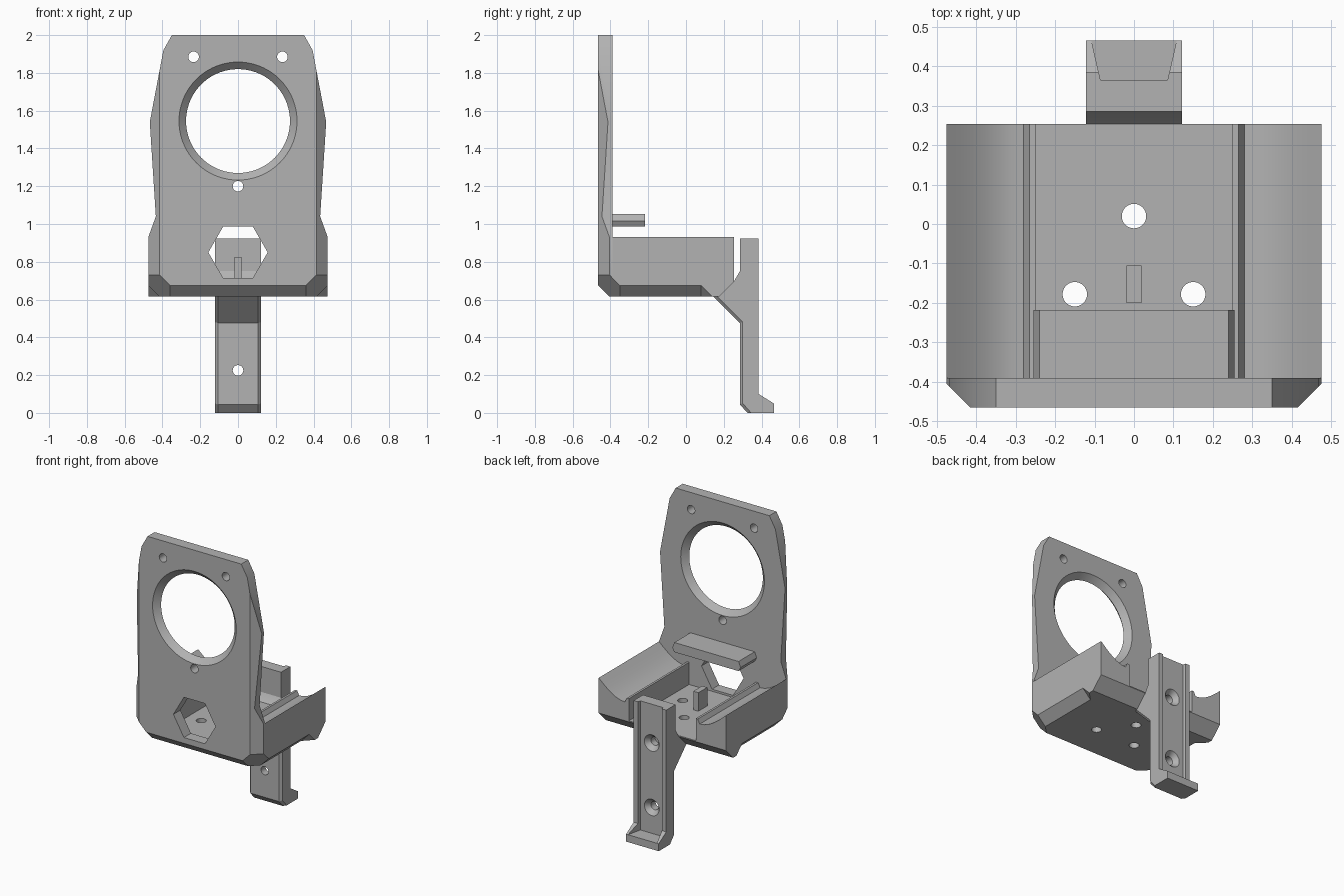
import bpy, bmesh, math
from mathutils import Vector, Matrix

cube = bpy.data.objects.get("Cube")
if cube:
    bpy.data.objects.remove(cube, do_unlink=True)

grey = bpy.data.materials.new("matte grey")
grey.use_nodes = True
tone = (0.45, 0.45, 0.45, 1)
grey.diffuse_color = tone
grey.node_tree.nodes["Principled BSDF"].inputs["Base Color"].default_value = tone


def finish(name, bm):
    bmesh.ops.recalc_face_normals(bm, faces=bm.faces[:])
    mesh = bpy.data.meshes.new(name)
    bm.to_mesh(mesh)
    bm.free()
    mesh.materials.append(grey)
    obj = bpy.data.objects.new(name, mesh)
    bpy.context.collection.objects.link(obj)
    return obj


def prism_mesh(points, axis, start, end):
    """Extrude a flat outline along one axis."""
    place = {"x": lambda p, d: (d, p[0], p[1]),
             "y": lambda p, d: (p[0], d, p[1]),
             "z": lambda p, d: (p[0], p[1], d)}[axis]
    bm = bmesh.new()
    a = [bm.verts.new(place(p, start)) for p in points]
    b = [bm.verts.new(place(p, end)) for p in points]
    bm.faces.new(a)
    bm.faces.new(b[::-1])
    for i in range(len(a)):
        j = (i + 1) % len(a)
        bm.faces.new((a[i], b[i], b[j], a[j]))
    bmesh.ops.recalc_face_normals(bm, faces=bm.faces[:])
    return bm


def mirrored(half):
    return half + [(-x, z) for x, z in reversed(half)]


def trim(bm, normal, limit):
    """Remove everything where normal . point exceeds the limit."""
    n = Vector(normal)
    cut = bmesh.ops.bisect_plane(bm, geom=bm.verts[:] + bm.edges[:] + bm.faces[:],
                                 plane_co=n * (limit / n.length_squared),
                                 plane_no=n, clear_outer=True)
    edges = [e for e in cut["geom_cut"] if isinstance(e, bmesh.types.BMEdge)]
    if edges:
        bmesh.ops.contextual_create(bm, geom=edges)


def trim_front(bm):
    for s in (1, -1):
        trim(bm, (s, -1, 0), 0.88)
        trim(bm, (s, -1, -1), 0.15)
    trim(bm, (0, -1, -1), -0.21)


def subtract(target, bm):
    cutter = finish("cutter", bm)
    cutter.hide_render = True
    mod = target.modifiers.new("cut", "BOOLEAN")
    mod.operation, mod.solver, mod.object = "DIFFERENCE", "EXACT", cutter
    with bpy.context.temp_override(object=target, active_object=target):
        bpy.ops.object.modifier_apply(modifier=mod.name)
    bpy.data.objects.remove(cutter, do_unlink=True)


def drill(target, start, end, r1, r2=None, sides=32):
    a, b = Vector(start), Vector(end)
    bm = bmesh.new()
    turn = (b - a).to_track_quat("Z", "Y").to_matrix().to_4x4()
    bmesh.ops.create_cone(bm, cap_ends=True, segments=sides, radius1=r1,
                          radius2=r2 or r1, depth=(b - a).length,
                          matrix=Matrix.Translation((a + b) / 2) @ turn)
    subtract(target, bm)


# Upright front plate with chamfered edges
bm = prism_mesh(mirrored([(0.475, 0.615), (0.475, 0.93), (0.435, 1.04), (0.467, 1.54),
                          (0.395, 1.92), (0.35, 2.0)]), "y", -0.465, -0.39)
trim_front(bm)
plate = finish("front_plate", bm)
# Large opening, chamfered from both faces
drill(plate, (0, -0.48, 1.545), (0, -0.40, 1.545), 0.3275, 0.2475, 72)
drill(plate, (0, -0.455, 1.545), (0, -0.375, 1.545), 0.2475, 0.3275, 72)
for x, z in ((-0.235, 1.885), (0.235, 1.885), (0, 1.2)):
    drill(plate, (x, -0.6, z), (x, -0.3, z), 0.028)
hexagon = [(0.157 * math.cos(i * math.pi / 3), 0.85 + 0.157 * math.sin(i * math.pi / 3))
           for i in range(6)]
subtract(plate, prism_mesh(hexagon, "y", -0.6, -0.3))

# Open cradle with dished arm tops and a small inner ridge
dish = [(0.475 - 0.195 * t, 0.93 - 0.11 * math.sin(t * math.pi / 2))
        for t in (i / 6 for i in range(7))]
section = [(0.475, 0.615)] + dish + [(0.265, 0.85), (0.25, 0.85), (0.25, 0.70)]
bm = prism_mesh(mirrored(section), "y", -0.395, 0.253)
trim_front(bm)
trim(bm, (0, 1, -1), -0.44)
cradle = finish("cradle", bm)
# Lower side chamfers that stop short of the rear
for s in (1, -1):
    corner = [(s * 0.495, 0.695), (s * 0.495, 0.595), (s * 0.395, 0.595)]
    bm = prism_mesh(corner, "y", -0.6, 0.08)
    for v in bm.verts:
        if v.co.y > 0 and abs(v.co.x) > 0.45 and v.co.z < 0.65:
            v.co.y = 0.18
    subtract(cradle, bm)
for x, y in ((0, 0.02), (0.15, -0.178), (-0.15, -0.178)):
    drill(cradle, (x, y, 0.5), (x, y, 0.8), 0.031)

# Locating rib on the cradle floor
finish("floor_rib", prism_mesh([(-0.2, 0.68), (-0.105, 0.68), (-0.105, 0.825),
                                (-0.2, 0.825)], "x", -0.019, 0.019))

# Shelf tab behind the plate
finish("shelf_tab", prism_mesh(mirrored([(0.24, 0.987), (0.255, 1.015), (0.24, 1.052)]),
                               "y", -0.40, -0.218))

# Rear mounting strip with strut and foot
profile = [(0.14, 0.62), (0.285, 0.475), (0.285, 0.045), (0.325, 0), (0.465, 0),
           (0.465, 0.05), (0.385, 0.1), (0.385, 0.922), (0.285, 0.922),
           (0.285, 0.75), (0.25, 0.69), (0.18, 0.64)]
bm = prism_mesh(profile, "x", -0.122, 0.122)
front_edges = []
for e in bm.edges:
    mid = (e.verts[0].co + e.verts[1].co) / 2
    if abs(mid.x) > 0.1 and mid.y < 0.32 and mid.z < 0.56:
        front_edges.append(e)
bmesh.ops.bevel(bm, geom=front_edges, offset=0.015, segments=1, affect="EDGES")
strip = finish("mounting_strip", bm)
# Recess in the back, then countersunk screw holes
subtract(strip, prism_mesh([(-0.085, 0.365), (0.085, 0.365), (0.116, 0.5),
                            (-0.116, 0.5)], "z", 0.05, 1.1))
for z, reach in ((0.225, 0.2), (0.66, 0.29)):
    drill(strip, (0, reach, z), (0, 0.5, z), 0.028)
    drill(strip, (0, 0.325, z), (0, 0.375, z), 0.02, 0.064)

# Smooth the round holes, keep the corners crisp
bpy.ops.object.select_all(action="DESELECT")
for obj in (plate, cradle, strip):
    obj.select_set(True)
bpy.context.view_layer.objects.active = plate
bpy.ops.object.shade_smooth_by_angle(angle=math.radians(25))
